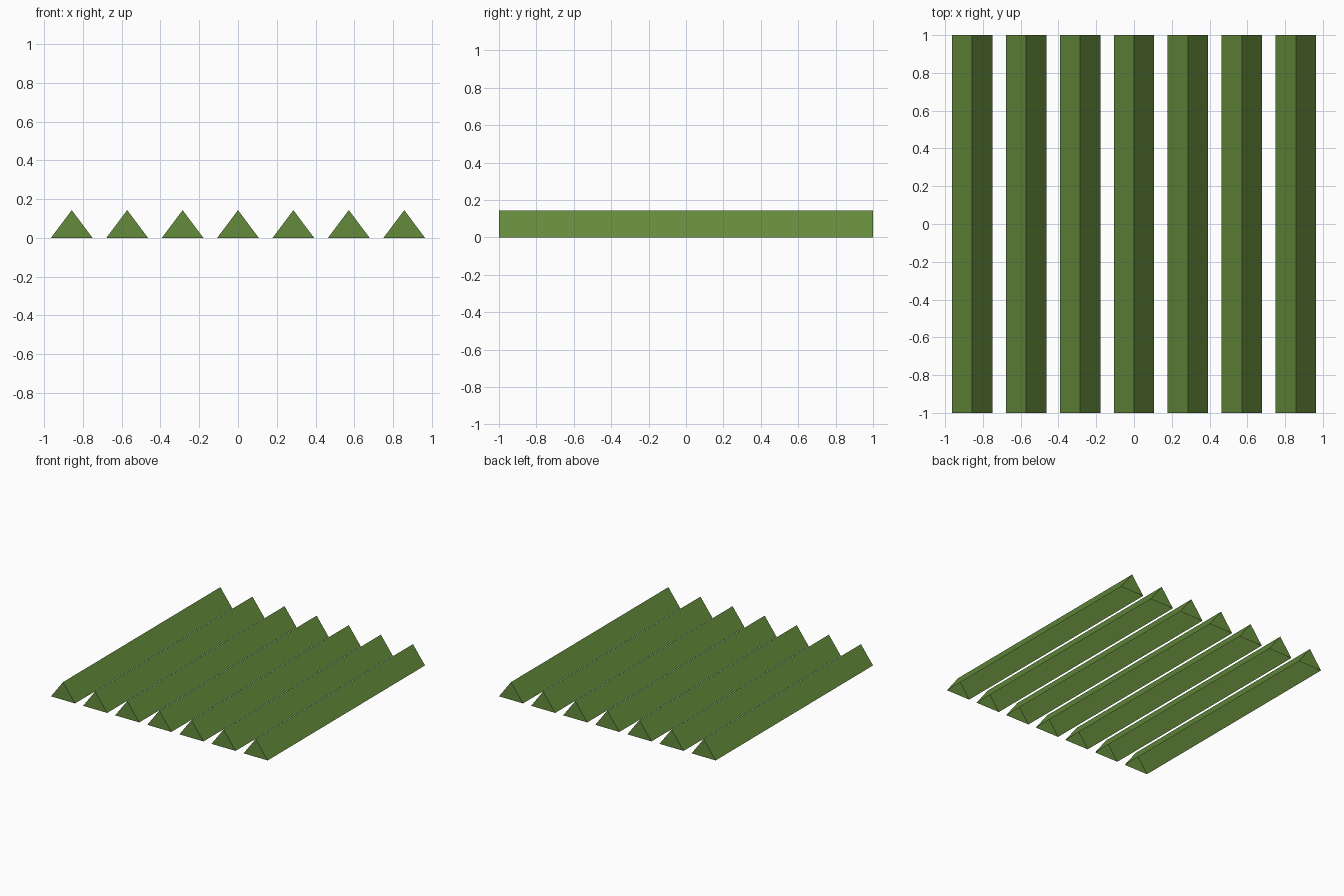
import bpy

if "Cube" in bpy.data.objects:
    bpy.data.objects.remove(bpy.data.objects["Cube"])

COUNT = 7
PITCH = 2 / COUNT            # spacing between ridges
HALF_WIDTH = PITCH * 0.375
HEIGHT = PITCH / 2
HALF_LENGTH = 1.0

# Leaf green for every ridge
green = bpy.data.materials.new("leaf_green")
green.use_nodes = True
colour = (0.13, 0.26, 0.045, 1)
green.diffuse_color = colour
green.node_tree.nodes["Principled BSDF"].inputs["Base Color"].default_value = colour

# Tent-shaped ridge: two slopes and two gable ends, open underneath
profile = [(-HALF_WIDTH, 0), (HALF_WIDTH, 0), (0, HEIGHT)]
verts = [(x, y, z) for y in (-HALF_LENGTH, HALF_LENGTH) for x, z in profile]
faces = [(0, 1, 2), (5, 4, 3), (1, 4, 5, 2), (2, 5, 3, 0)]
ridge_mesh = bpy.data.meshes.new("ridge")
ridge_mesh.from_pydata(verts, [], faces)
ridge_mesh.materials.append(green)

# Evenly spaced row of ridges
for i in range(COUNT):
    ridge = bpy.data.objects.new(f"ridge_{i + 1}", ridge_mesh)
    ridge.location.x = (i - (COUNT - 1) / 2) * PITCH
    bpy.context.collection.objects.link(ridge)
